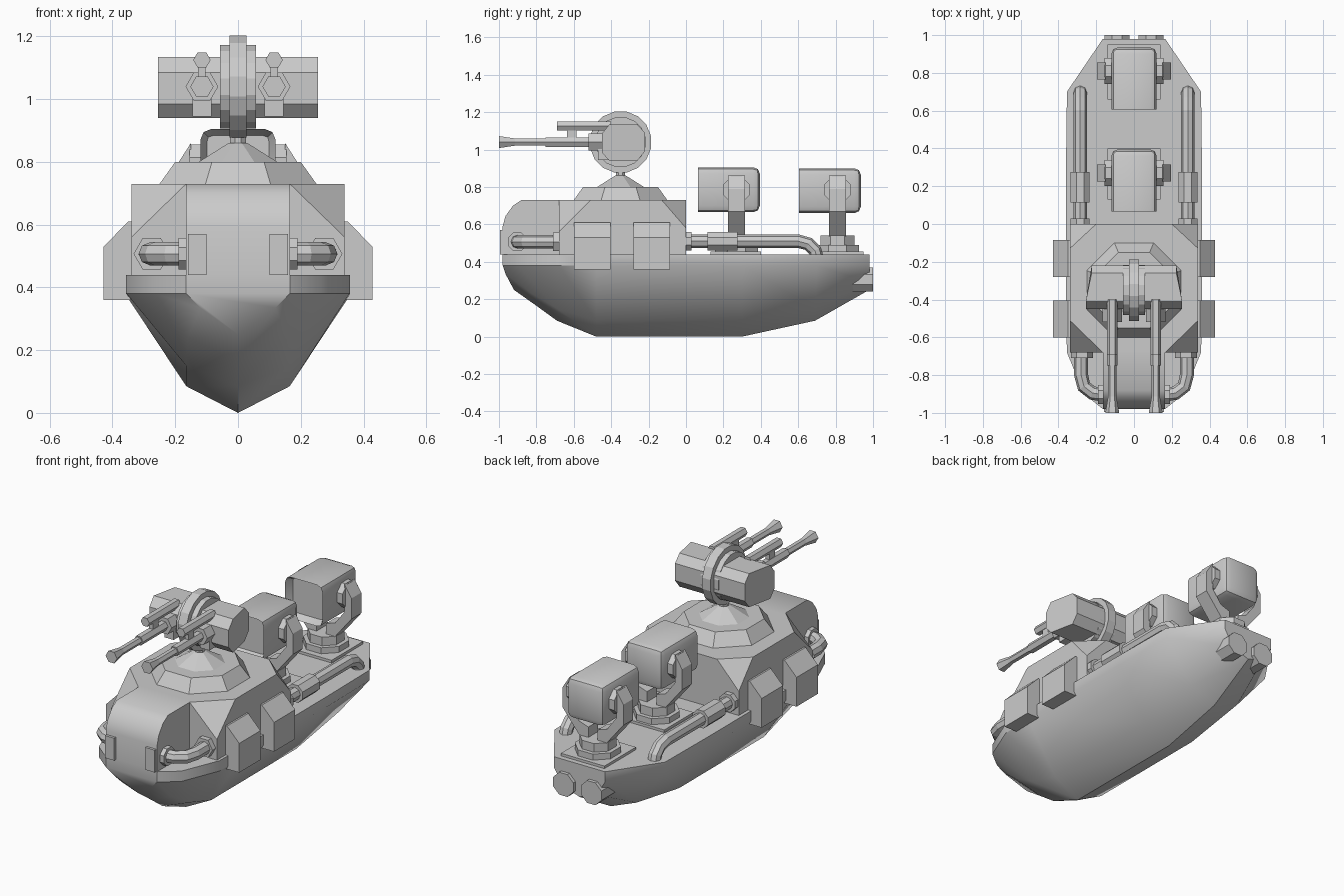
import bpy, bmesh, math
from mathutils import Vector, Matrix

if "Cube" in bpy.data.objects:
    bpy.data.objects.remove(bpy.data.objects["Cube"])

smooth_parts = []


def finish(name, bm, smooth=False):
    bmesh.ops.recalc_face_normals(bm, faces=bm.faces)
    me = bpy.data.meshes.new(name)
    bm.to_mesh(me)
    bm.free()
    ob = bpy.data.objects.new(name, me)
    bpy.context.collection.objects.link(ob)
    if smooth:
        smooth_parts.append(ob)
    return ob


def box(name, lo, hi):
    bm = bmesh.new()
    bmesh.ops.create_cube(bm, size=1)
    for v in bm.verts:
        v.co = [(lo[i] + hi[i]) / 2 + v.co[i] * (hi[i] - lo[i]) for i in range(3)]
    return finish(name, bm)


def prism(name, pts, axis, a, b, smooth=False):
    """Extrude a 2D profile along x (pts are y,z) or y (pts are x,z)."""
    bm = bmesh.new()
    place = (lambda p, t: (t, p[0], p[1])) if axis == 'x' else (lambda p, t: (p[0], t, p[1]))
    A = [bm.verts.new(place(p, a)) for p in pts]
    B = [bm.verts.new(place(p, b)) for p in pts]
    n = len(pts)
    bm.faces.new(A)
    bm.faces.new(B)
    for i in range(n):
        j = (i + 1) % n
        bm.faces.new((A[i], A[j], B[j], B[i]))
    return finish(name, bm, smooth)


def rod(name, p, q, r1, r2=None, n=8, smooth=False):
    """Frustum from p to q; radii are measured to the flats."""
    p, q = Vector(p), Vector(q)
    k = 1 / math.cos(math.pi / n)
    bm = bmesh.new()
    m = (Matrix.Translation((p + q) / 2) @ (q - p).to_track_quat('Z', 'Y').to_matrix().to_4x4()
         @ Matrix.Rotation(math.pi / n, 4, 'Z'))
    bmesh.ops.create_cone(bm, cap_ends=True, segments=n, radius1=r1 * k,
                          radius2=(r1 if r2 is None else r2) * k, depth=(q - p).length, matrix=m)
    return finish(name, bm, smooth)


def pipe(name, pts, r):
    cu = bpy.data.curves.new(name, 'CURVE')
    cu.dimensions = '3D'
    cu.bevel_depth = r
    cu.bevel_resolution = 2
    cu.use_fill_caps = True
    sp = cu.splines.new('POLY')
    sp.points.add(len(pts) - 1)
    sp.use_smooth = False
    for pt, co in zip(sp.points, pts):
        pt.co = (*co, 1)
    ob = bpy.data.objects.new(name, cu)
    bpy.context.collection.objects.link(ob)


# Hull: lofted stations (deck y, half width, chine y, x, z, keel y, z)
stations = [(-.98, .165, -.965, .12, .335, -.92, .25),
            (-.90, .265, -.84, .16, .24, -.80, .165),
            (-.68, .355, -.69, .165, .15, -.69, .085),
            (-.48, .36, -.48, .165, .085, -.48, 0),
            (.30, .36, .30, .165, .085, .30, 0),
            (.70, .355, .69, .165, .15, .69, .085),
            (.98, .165, .98, .11, .29, .98, .25)]
bm = bmesh.new()
rows = []
for dy, w, cy, cx, cz, ky, kz in stations:
    half = [(w, dy, .44), (w, dy, .38), (cx, cy, cz)]
    loop = half + [(0, ky, kz)] + [(-x, y, z) for x, y, z in reversed(half)]
    rows.append([bm.verts.new(c) for c in loop])
for A, B in zip(rows, rows[1:]):
    for i in range(7):
        j = (i + 1) % 7
        bm.faces.new((A[i], A[j], B[j], B[i]))
for r in (rows[0], rows[-1]):
    bm.faces.new((r[0], r[1], r[5], r[6]))
    bm.faces.new(r[1:6])
finish("hull", bm, True)

# Cabin with cut upper corners
bm = bmesh.new()
for s in (-1, 1):
    for x, y, z in [(.34, 0, .43), (.34, -.68, .43), (.34, -.68, .56), (.165, -.68, .73),
                    (.34, -.51, .73), (.34, -.13, .73), (.2, 0, .73), (.34, 0, .58)]:
        bm.verts.new((s * x, y, z))
bmesh.ops.convex_hull(bm, input=bm.verts)
bmesh.ops.dissolve_limit(bm, angle_limit=.02, verts=bm.verts, edges=bm.edges)
finish("cabin", bm)
prism("cabin_nose", [(-.66, .43), (-.66, .73), (-.88, .73), (-.925, .70), (-.965, .645),
                     (-.98, .59), (-.98, .43)], 'x', -.165, .165, True)

# Turret base
Y = -.35
rod("turret_base", (0, Y, .73), (0, Y, .80), .25, .20)
rod("turret_cone", (0, Y, .80), (0, Y, .86), .125, .03)
rod("turret_post", (0, Y, .85), (0, Y, .90), .025)

# Gun mount: rings around a faceted pod
rod("mount_ring_outer", (-.027, Y, 1.04), (.027, Y, 1.04), .163, n=16)
rod("mount_ring_inner", (-.058, Y, 1.04), (.058, Y, 1.04), .133, n=16)
octagon = [(-.45, 1.085), (-.41, 1.135), (-.26, 1.135), (-.22, 1.09),
           (-.22, .99), (-.26, .94), (-.41, .94), (-.45, .985)]
pod = prism("gun_pod", octagon, 'x', -.255, .255)
for v in pod.data.vertices:
    if v.co.y > -.3:
        v.co.x *= .88

for s in (-1, 1):
    # Guns
    x = s * .115
    rod("gun_breech", (x, -.43, 1.04), (x, -.52, 1.04), .045, n=6)
    rod("gun_barrel", (x, -.50, 1.04), (x, -.75, 1.04), .025, n=6)
    rod("gun_barrel_tip", (x, -.74, 1.04), (x, -.92, 1.04), .019, n=6)
    rod("gun_muzzle", (x, -.90, 1.04), (x, -1.0, 1.04), .017, .032, n=6)
    rod("gun_upper_tube", (x, -.40, 1.125), (x, -.69, 1.125), .024, n=6)
    box("gun_strut", (x - .012, -.635, 1.05), (x + .012, -.585, 1.12))
    box("gun_bracket", (x - .03, -.47, .945), (x + .03, -.41, 1.02))

    # Side chests
    for y in (-.60, -.28):
        prism("side_chest", [(s * .33, .61), (s * .35, .61), (s * .428, .53),
                             (s * .428, .36), (s * .33, .36)], 'y', y, y + .195)

    # Deck pipes
    x = s * .285
    pipe("deck_pipe", [(x, -.02, .51), (x, .60, .51), (x, .655, .495),
                       (x, .69, .46), (x, .70, .42)], .036)
    rod("deck_pipe_collar", (x, .115, .51), (x, .275, .51), .05)
    rod("deck_pipe_flange", (x, 0, .51), (x, .03, .51), .05)

    # Bow pipes and tabs
    pipe("bow_pipe", [(s * .28, -.66, .507), (s * .28, -.80, .507), (s * .265, -.86, .507),
                      (s * .22, -.895, .507), (s * .15, -.905, .507)], .037)
    rod("bow_pipe_flange", (s * .275, -.68, .507), (s * .275, -.71, .507), .05, n=6)
    rod("bow_pipe_nose_flange", (s * .16, -.903, .507), (s * .19, -.903, .507), .05)
    box("bow_tab", (min(s * .1, s * .16), -.995, .44), (max(s * .1, s * .16), -.96, .57))

    # Exhausts
    rod("exhaust", (s * .09, .82, .305), (s * .09, 1.0, .305), .065)

# Two swivel launchers on the aft deck
for y0, py, z0 in ((.065, .27, .665), (.605, .81, .66)):
    bm = bmesh.new()
    bmesh.ops.create_cube(bm, size=1)
    for v in bm.verts:
        v.co = (v.co.x * .24, y0 + .165 + v.co.y * .33, z0 + .12 + v.co.z * .24)
    edges = [e for e in bm.edges if any(v.co.y > y0 + .1 for v in e.verts)]
    bmesh.ops.bevel(bm, geom=edges, offset=.035, segments=2, profile=.5, affect='EDGES')
    bm.normal_update()
    front = [f for f in bm.faces if f.normal.y < -.9]
    bmesh.ops.inset_region(bm, faces=front, thickness=.022)
    bmesh.ops.translate(bm, verts=list({v for f in front for v in f.verts}), vec=(0, .04, 0))
    finish("launcher_box", bm, True)

    box("launcher_plate", (-.14, py - .14 if py < .5 else .66, .43),
        (.14, py + .13 if py < .5 else .95, .455))
    rod("launcher_lower_base", (0, py, .45), (0, py, .49), .115)
    rod("launcher_upper_base", (0, py, .49), (0, py, .54), .092)
    for s in (-1, 1):
        arm = [(.03, .535), (.085, .535), (.195, .67), (.195, .79), (.15, .86),
               (.15, .70), (.09, .62), (.03, .60)]
        prism("launcher_yoke", [(s * x, z) for x, z in arm], 'y', py - .045, py + .045)
        rod("launcher_pivot", (s * .11, py, .785), (s * .155, py, .785), .07)

# Shading with sharp edges kept
bpy.ops.object.select_all(action='DESELECT')
for ob in smooth_parts:
    ob.select_set(True)
bpy.context.view_layer.objects.active = smooth_parts[0]
bpy.ops.object.shade_smooth_by_angle(angle=math.radians(35))
